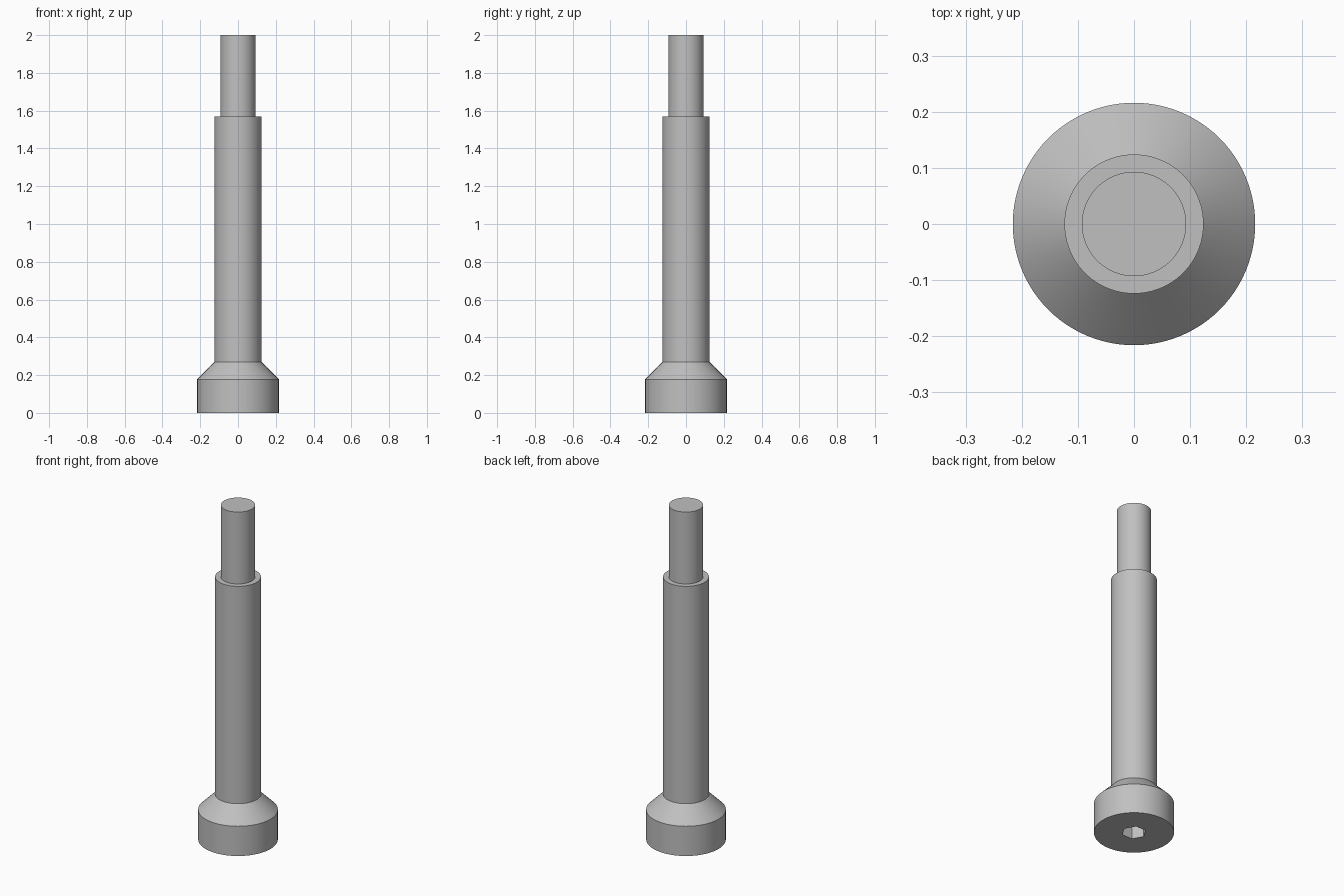
import bpy
import bmesh
from math import radians, cos, sin, tau

cube = bpy.data.objects.get("Cube")
if cube:
    bpy.data.objects.remove(cube)

SIDES = 96
SOCKET_RADIUS, SOCKET_DEPTH = 0.067, 0.1

# Plain steel
steel = bpy.data.materials.new("grey_steel")
steel.use_nodes = True
colour = (0.53, 0.53, 0.53, 1)
steel.diffuse_color = colour
steel.node_tree.nodes["Principled BSDF"].inputs["Base Color"].default_value = colour


def ring(bm, radius, z, sides=SIDES):
    return [bm.verts.new((radius * cos(tau * i / sides), radius * sin(tau * i / sides), z))
            for i in range(sides)]


def bridge(bm, lower, upper):
    n = len(lower)
    for i in range(n):
        j = (i + 1) % n
        bm.faces.new((lower[i], lower[j], upper[j], upper[i]))


# Turned body: head, taper, shoulder, shoulder step, threaded end
profile = [(0.216, 0), (0.216, 0.178), (0.124, 0.27), (0.124, 1.57), (0.093, 1.57), (0.093, 2)]
bm = bmesh.new()
rings = [ring(bm, r, z) for r, z in profile]
for lower, upper in zip(rings, rings[1:]):
    bridge(bm, lower, upper)
bm.faces.new(rings[-1])

# Hexagonal drive socket sunk into the head
mouth = ring(bm, SOCKET_RADIUS, 0, 6)
floor = ring(bm, SOCKET_RADIUS, SOCKET_DEPTH, 6)
bridge(bm, floor, mouth)
bm.faces.new(floor[::-1])

# Head face between the rim and the socket, one fan per hexagon side
step = SIDES // 6
for k in range(6):
    arc = [rings[0][(k * step + i) % SIDES] for i in range(step + 1)]
    bm.faces.new([mouth[k], mouth[(k + 1) % 6]] + arc[::-1])
bmesh.ops.recalc_face_normals(bm, faces=bm.faces)

mesh = bpy.data.meshes.new("shoulder_bolt")
bm.to_mesh(mesh)
bm.free()
mesh.materials.append(steel)
bolt = bpy.data.objects.new("shoulder_bolt", mesh)
bpy.context.collection.objects.link(bolt)

bpy.ops.object.select_all(action='DESELECT')
bolt.select_set(True)
bpy.context.view_layer.objects.active = bolt
bpy.ops.object.shade_smooth_by_angle(angle=radians(30))
